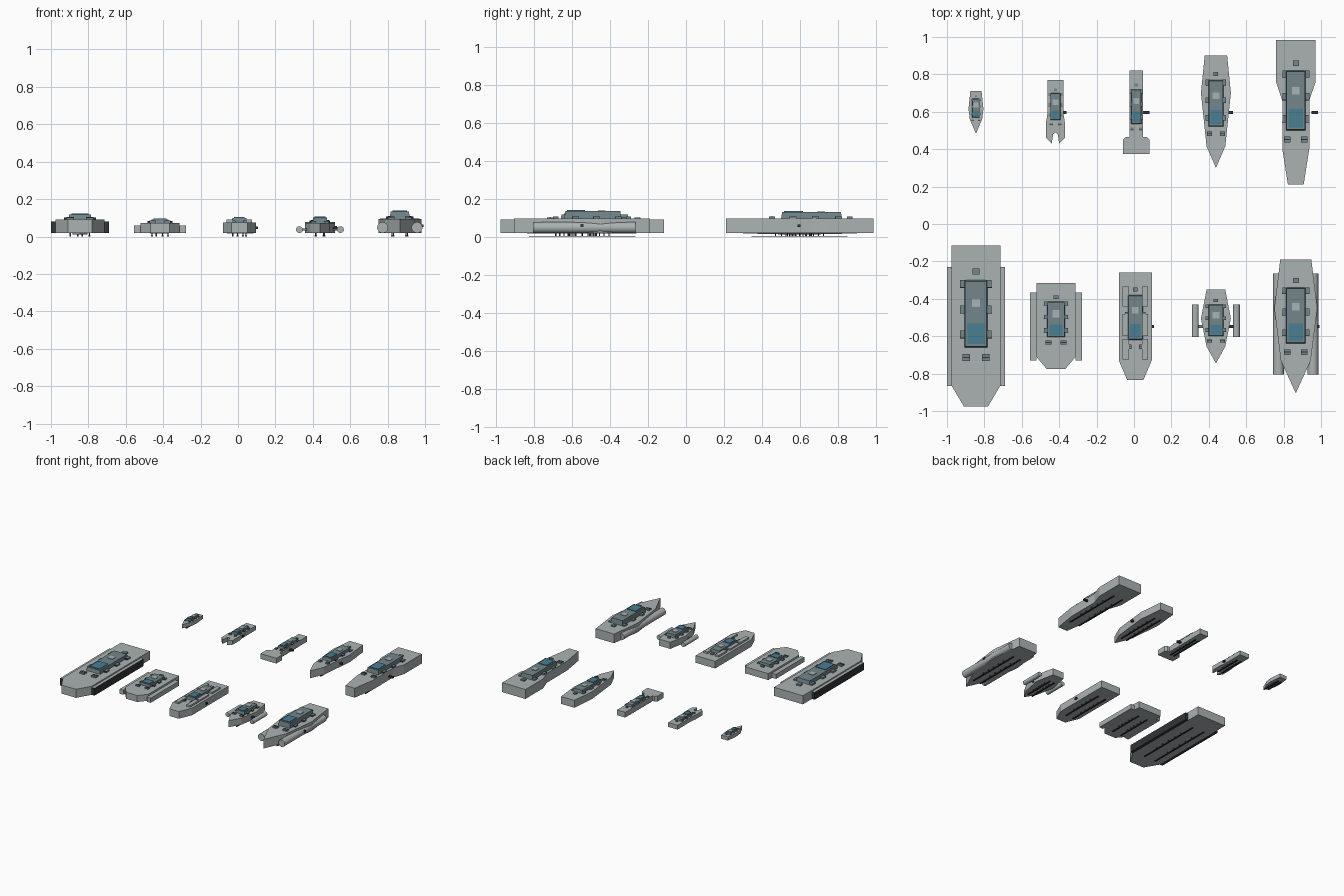
import bpy, bmesh, math

if "Cube" in bpy.data.objects:
    bpy.data.objects.remove(bpy.data.objects["Cube"])


def material(name, rgb):
    m = bpy.data.materials.new(name)
    m.use_nodes = True
    m.diffuse_color = (*rgb, 1)
    m.node_tree.nodes["Principled BSDF"].inputs["Base Color"].default_value = (*rgb, 1)
    return m


HULL = material("hull_grey", (0.41, 0.45, 0.45))
CABIN = material("cabin_slate", (0.17, 0.24, 0.26))
GLASS = material("bridge_blue", (0.065, 0.21, 0.29))
DARK = material("dark_metal", (0.03, 0.036, 0.04))


def finish(name, bm, *mats):
    bmesh.ops.recalc_face_normals(bm, faces=bm.faces[:])
    me = bpy.data.meshes.new(name)
    bm.to_mesh(me)
    bm.free()
    ob = bpy.data.objects.new(name, me)
    bpy.context.collection.objects.link(ob)
    for m in mats:
        me.materials.append(m)
    return ob


def add_box(bm, x0, x1, y0, y1, z0, z1, taper=1.0):
    """Box between limits; taper shrinks the top."""
    ret = bmesh.ops.create_cube(bm, size=1)
    for v in ret["verts"]:
        k = taper if v.co.z > 0 else 1
        v.co = ((x0 + x1) / 2 + v.co.x * (x1 - x0) * k,
                (y0 + y1) / 2 + v.co.y * (y1 - y0) * (1 + k) / 2,
                z0 if v.co.z < 0 else z1)


def boxes(name, mat, items):
    bm = bmesh.new()
    for it in items:
        add_box(bm, *it)
    return finish(name, bm, mat)


def hull(name, cx, half, z0, z1):
    """Mirror a half outline (half width, y) and raise it into a prism."""
    pts = [(cx + w, y) for w, y in half]
    pts += [(cx - w, y) for w, y in reversed(half) if w > 0]
    bm = bmesh.new()
    f = bm.faces.new([bm.verts.new((x, y, z0)) for x, y in pts])
    ext = bmesh.ops.extrude_face_region(bm, geom=[f])
    for v in ext["geom"]:
        if isinstance(v, bmesh.types.BMVert):
            v.co.z = z1
    finish(name, bm, HULL)


def ship(name, cx, half, z, cab, port=0.0):
    """z: hull bottom, deck, roof.  cab: half width, front y, rear y."""
    z0, z1, z2 = z
    w, yf, yr = cab
    L = yr - yf
    hull(name + "_hull", cx, half, z0, z1)
    # Cabin with bridge window and roof hatch
    boxes(name + "_cabin", CABIN, [(cx - w, cx + w, yf, yr, z1, z2, 0.93)])
    boxes(name + "_bridge_window", GLASS,
          [(cx - .72 * w, cx + .72 * w, yf + .05 * L, yf + .36 * L, z2, z2 + .005)])
    r = .17 * w + .011
    yh = yf + .66 * L
    boxes(name + "_roof_hatch", HULL, [(cx - r, cx + r, yh - r, yh + r, z2, z2 + .004)])
    # Deck mounts beside and ahead of the cabin, plus one astern
    h = .1 * w + .005
    pads, slits = [], []
    for s in (-1, 1):
        for t in (.2, .57, .95):
            x, y = cx + s * w * 1.12, yf + L * t
            pads.append((x - .24 * w, x + .24 * w, y - .055 * L, y + .055 * L, z1, z1 + h))
            slits.append((x - .25 * w, x + .25 * w, y - .065 * L, y - .05 * L, z1, z1 + h))
        x = cx + s * w * .85
        y = yf - .15 * L
        pads.append((x - .33 * w, x + .33 * w, y - .05 * L, y + .05 * L, z1, z1 + h))
        slits.append((x - .33 * w, x + .33 * w, y - .008 * L, y + .008 * L, z1, z1 + h + .002))
    pads.append((cx - .3 * w, cx + .3 * w, yr + .08 * L, yr + .17 * L, z1, z1 + h))
    boxes(name + "_deck_mounts", CABIN, pads)
    boxes(name + "_mount_slits", DARK, slits)
    # Twin rails on struts below the hull
    ys = [p[1] for p in half]
    mid, run = (max(ys) + min(ys)) / 2, (max(ys) - min(ys)) * .325
    off = .4 * half[0][0]
    rails = []
    for s in (-1, 1):
        x = cx + s * off
        rails.append((x - .005, x + .005, mid - run, mid + run, 0, .005))
        for i in range(-2, 3):
            y = mid + i * run * .25
            rails.append((x - .003, x + .003, y - .003, y + .003, .004, z0 + .001))
    boxes(name + "_keel_rails", DARK, rails)
    # Side port on the left only
    if port:
        y, zc = (.595 if mid > 0 else -.548), (z0 + z1) / 2
        boxes(name + "_side_port", DARK,
              [(cx + port - .035, cx + port, y - .008, y + .008, zc - .007, zc + .007)])


def side_slabs(name, cx, x0, x1, y0, y1, z0, z1, dark=False):
    ob = boxes(name, HULL, [(cx + min(s * x0, s * x1), cx + max(s * x0, s * x1), y0, y1, z0, z1)
                            for s in (-1, 1)])
    if dark:
        ob.data.materials.append(DARK)
        for p in ob.data.polygons:
            p.material_index = 0 if p.normal.z > .5 else 1


def side_pods(name, cx, off, r, y0, y1, zc):
    bm = bmesh.new()
    for s in (-1, 1):
        ret = bmesh.ops.create_cone(bm, cap_ends=True, segments=24, radius1=r, radius2=r,
                                    depth=y1 - y0)
        for v in ret["verts"]:
            x, y, z = v.co
            v.co = (cx + s * off + x, (y0 + y1) / 2 + z, zc + y)
    ob = finish(name, bm, HULL)
    for p in ob.data.polygons:
        p.use_smooth = abs(p.normal.y) < .5


# Rear row
ship("dart_boat", -.845, [(.03, .71), (.04, .615), (.033, .56), (0, .483)],
     (.012, .042, .055), (.02, .57, .67))
ship("fork_boat", -.42, [(.043, .77), (.043, .59), (.05, .545), (.05, .46), (.02, .43),
                         (.012, .48), (0, .49)],
     (.015, .05, .066), (.027, .555, .7), .058)
ship("hammer_boat", .012, [(.037, .82), (.037, .465), (.055, .465), (.072, .45), (.072, .375)],
     (.015, .058, .075), (.027, .535, .72), .07)
ship("spear_ship", .438, [(.06, .9), (.08, .7), (.05, .415), (0, .3)],
     (.018, .078, .102), (.04, .52, .77), .09)
ship("wide_stern_ship", .865, [(.105, .985), (.105, .757), (.072, .66), (.072, .4), (.042, .21)],
     (.02, .097, .13), (.053, .5, .82), .12)

# Front row
ship("flagship", -.845, [(.13, -.115), (.13, -.865), (.065, -.975)],
     (.02, .09, .118), (.062, -.66, -.3))
side_slabs("flagship_side_armour", -.845, .13, .155, -.865, -.23, .02, .08, True)

ship("barge", -.417, [(.105, -.315), (.105, -.71), (.05, -.775)],
     (.02, .073, .092), (.048, -.605, -.415))
side_slabs("barge_side_floats", -.417, .105, .14, -.73, -.365, .02, .058)

ship("carrier", .007, [(.088, -.26), (.088, -.73), (.043, -.835)],
     (.018, .076, .1), (.04, -.62, -.38), .1)
side_slabs("carrier_rear_lockers", .007, .035, .068, -.44, -.335, .075, .09)
side_slabs("carrier_mid_lockers", .007, .038, .068, -.6, -.48, .075, .088)
side_slabs("carrier_front_lockers", .007, .035, .068, -.725, -.615, .075, .09)

ship("outrigger", .438, [(.05, -.35), (.08, -.505), (.05, -.655), (0, -.745)],
     (.018, .072, .097), (.04, -.6, -.43), .095)
side_pods("outrigger_pods", .438, .11, .018, -.605, -.43, .037)
boxes("outrigger_strut", CABIN, [(.33, .55, -.555, -.54, .032, .042)])

ship("twin_pod_cruiser", .865, [(.083, -.19), (.115, -.45), (.08, -.73), (0, -.905)],
     (.02, .095, .135), (.053, -.64, -.34), .127)
side_pods("cruiser_pods", .865, .092, .029, -.805, -.265, .048)
